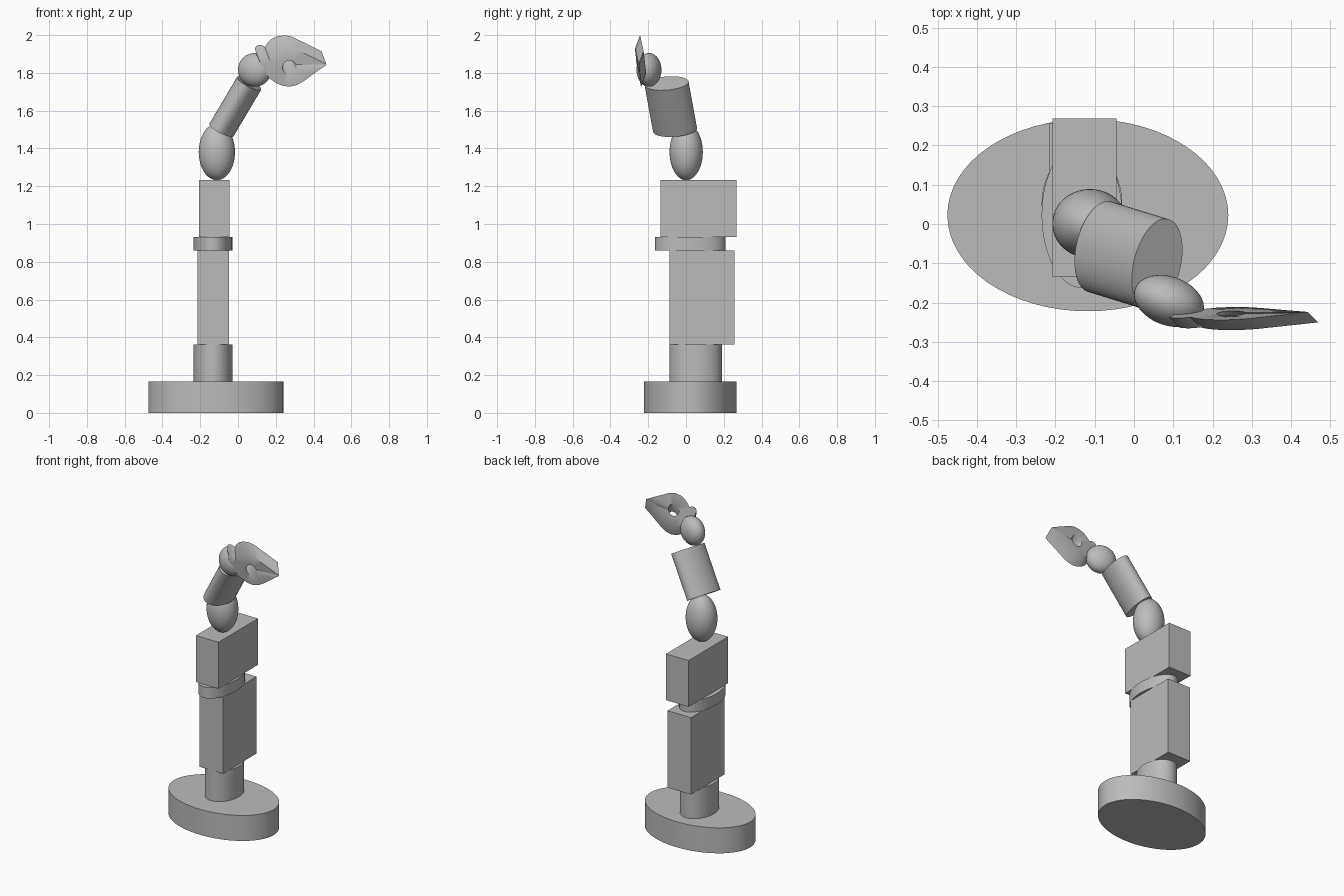
import bpy, bmesh
from math import sin, cos, radians
from mathutils import Vector, Matrix

default = bpy.data.objects.get("Cube")
if default:
    bpy.data.objects.remove(default, do_unlink=True)

GREY = (0.5, 0.5, 0.5, 1.0)
grey = bpy.data.materials.new("plain_grey")
grey.use_nodes = True
grey.diffuse_color = GREY
grey.node_tree.nodes["Principled BSDF"].inputs["Base Color"].default_value = GREY


def finish(name, bm, smooth=True):
    """Turn a bmesh into a named, shaded object."""
    bmesh.ops.recalc_face_normals(bm, faces=bm.faces)
    mesh = bpy.data.meshes.new(name)
    bm.to_mesh(mesh)
    bm.free()
    mesh.materials.append(grey)
    obj = bpy.data.objects.new(name, mesh)
    bpy.context.collection.objects.link(obj)
    if smooth:
        bpy.ops.object.select_all(action="DESELECT")
        obj.select_set(True)
        bpy.context.view_layer.objects.active = obj
        bpy.ops.object.shade_smooth_by_angle(angle=radians(35))
    return obj


def frame(centre, a, b, c):
    """Matrix carrying the unit axes to a, b, c about a centre."""
    m = Matrix((a, b, c)).transposed().to_4x4()
    m.translation = centre
    return m


def span(lo, hi):
    """Matrix carrying the unit cube onto a box between two corners."""
    lo, hi = Vector(lo), Vector(hi)
    return Matrix.Translation((lo + hi) / 2) @ Matrix.Diagonal((*(hi - lo), 1))


def box(name, lo, hi):
    bm = bmesh.new()
    bmesh.ops.create_cube(bm, size=1, matrix=span(lo, hi))
    finish(name, bm, smooth=False)


def cylinder(name, matrix):
    bm = bmesh.new()
    bmesh.ops.create_cone(bm, cap_ends=True, segments=64, radius1=0.5,
                          radius2=0.5, depth=1, matrix=matrix)
    finish(name, bm)


def ellipsoid(name, centre, radii, turn=0):
    bm = bmesh.new()
    m = (Matrix.Translation(centre) @ Matrix.Rotation(radians(turn), 4, "Z")
         @ Matrix.Diagonal((*radii, 1)))
    bmesh.ops.create_uvsphere(bm, u_segments=48, v_segments=24, radius=1, matrix=m)
    finish(name, bm)


# Stand and stacked column
cylinder("base", span((-0.475, -0.222, 0), (0.24, 0.267, 0.165)))
cylinder("base_neck", span((-0.235, -0.087, 0.165), (-0.03, 0.19, 0.362)))
box("lower_block", (-0.215, -0.087, 0.362), (-0.047, 0.256, 0.86))
cylinder("swivel_disc", span((-0.235, -0.163, 0.86), (-0.03, 0.208, 0.932)))
box("upper_block", (-0.207, -0.135, 0.932), (-0.045, 0.268, 1.232))

# Elbow, tilted forearm and wrist
ellipsoid("elbow", (-0.112, 0.001, 1.381), (0.096, 0.088, 0.149))
low, high = Vector((-0.087, -0.058, 1.498)), Vector((0.059, -0.103, 1.745))
axis = high - low
wide = Vector((0.23, 0.97, 0.045))
wide = (wide - wide.project(axis)).normalized()
thin = axis.normalized().cross(wide)
cylinder("forearm", frame((low + high) / 2, wide * 0.238, thin * 0.14, axis))
ellipsoid("wrist", (0.089, -0.196, 1.816), (0.092, 0.062, 0.089), -20)

# Pincer: one outline holding both jaws, the slit and the round hole
outline = [
    (0.468, 1.846), (0.41, 1.875), (0.351, 1.903), (0.31, 1.923), (0.275, 1.93),
    (0.235, 1.925), (0.204, 1.911), (0.182, 1.89), (0.168, 1.868), (0.158, 1.876),
    (0.14, 1.879), (0.122, 1.873), (0.115, 1.858), (0.125, 1.835), (0.125, 1.81),
    (0.15, 1.79), (0.172, 1.767), (0.2, 1.747), (0.235, 1.732), (0.273, 1.727),
    (0.31, 1.735), (0.35, 1.758), (0.41, 1.802), (0.468, 1.842)]
hole = [(0.273 + 0.037 * cos(radians(t)), 1.828 + 0.037 * sin(radians(t)))
        for t in range(-10, -351, -17)]
hole.append((0.273 + 0.037 * cos(radians(20)), 1.828 + 0.037 * sin(radians(20))))

bm = bmesh.new()
verts = [bm.verts.new((x, -0.25 - 0.16 * (z - 1.844) + 0.03 * (x - 0.47), z))
         for x, z in outline + hole]
front = bm.faces.new(verts)
back = bmesh.ops.extrude_face_region(bm, geom=[front], use_keep_orig=True)["geom"]
bmesh.ops.translate(bm, vec=(-0.026, 0.026, 0.069),
                    verts=[v for v in back if isinstance(v, bmesh.types.BMVert)])
bmesh.ops.triangulate(bm, faces=[f for f in bm.faces if len(f.verts) > 4])
finish("pincer", bm)
